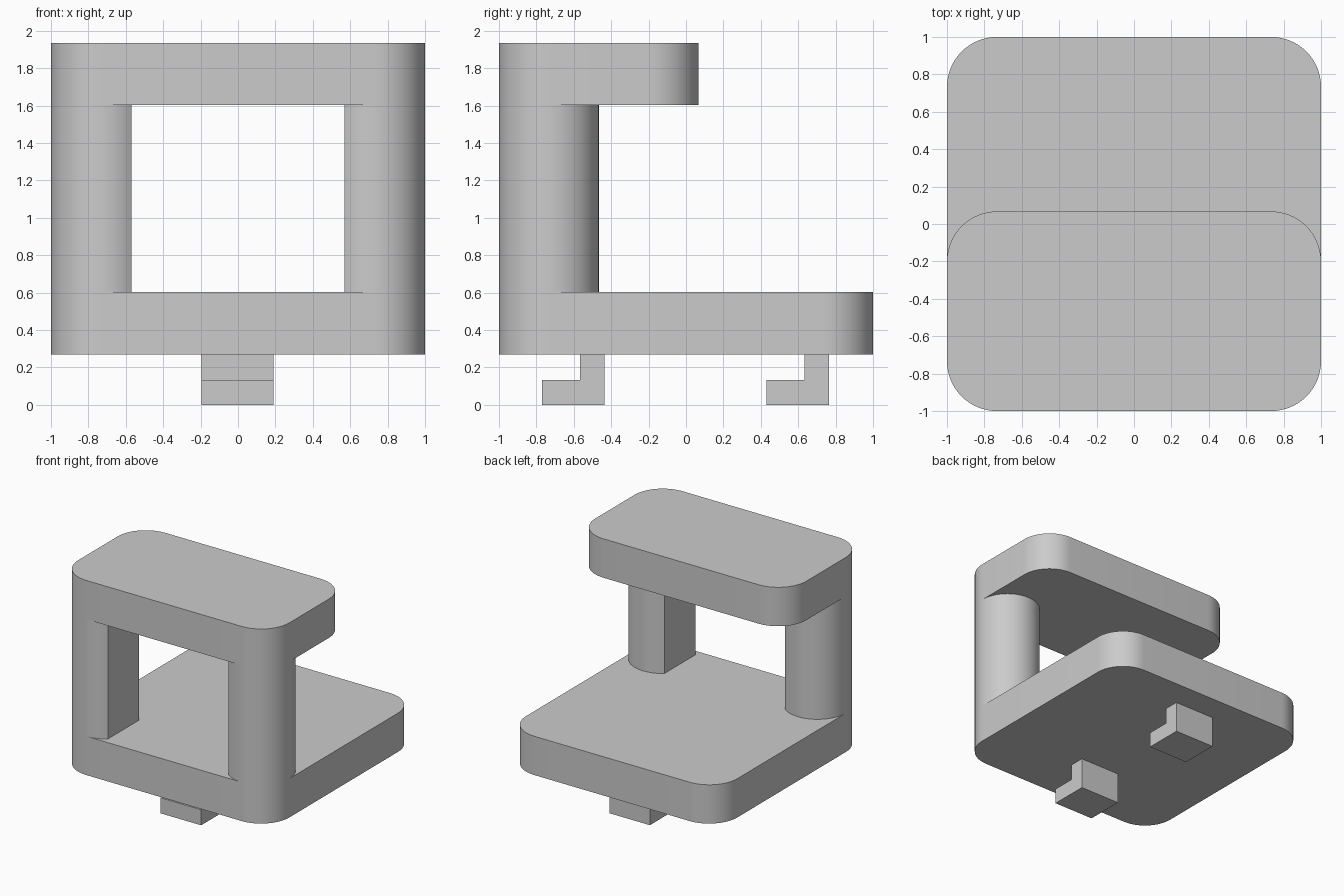
import bpy, bmesh
from math import cos, sin, acos, pi, radians

if "Cube" in bpy.data.objects:
    bpy.data.objects.remove(bpy.data.objects["Cube"])

R = 0.267          # shared corner radius
STEP = pi / 32     # arc resolution, 16 segments per quarter


def extrude(name, points, offset, smooth=True):
    """Close a 3D outline into a face and extrude it by the offset."""
    bm = bmesh.new()
    face = bm.faces.new([bm.verts.new(p) for p in points])
    res = bmesh.ops.extrude_face_region(bm, geom=[face], use_keep_orig=True)
    verts = [g for g in res["geom"] if isinstance(g, bmesh.types.BMVert)]
    bmesh.ops.translate(bm, verts=verts, vec=offset)
    bmesh.ops.recalc_face_normals(bm, faces=bm.faces[:])
    mesh = bpy.data.meshes.new(name)
    bm.to_mesh(mesh)
    bm.free()
    obj = bpy.data.objects.new(name, mesh)
    bpy.context.collection.objects.link(obj)
    if smooth:
        bpy.ops.object.select_all(action='DESELECT')
        obj.select_set(True)
        bpy.context.view_layer.objects.active = obj
        bpy.ops.object.shade_smooth_by_angle(angle=radians(30))
    return obj


def plate(name, y0, y1, z0, z1):
    """Slab spanning x -1..1 with four rounded corners."""
    corners = [(1 - R, y1 - R), (R - 1, y1 - R), (R - 1, y0 + R), (1 - R, y0 + R)]
    pts = [(cx + R * cos(q * pi / 2 + i * STEP), cy + R * sin(q * pi / 2 + i * STEP), z0)
           for q, (cx, cy) in enumerate(corners) for i in range(17)]
    return extrude(name, pts, (0, 0, z1 - z0))


# Base and shorter upper plate
plate("base_plate", -1, 1, 0.27, 0.602)
plate("top_plate", -1, 0.067, 1.602, 1.935)

# Round pillars under the front corners, cut flat on the inner side
c = 1 - R
end = acos((0.57 - c) / R)
angles = [-end] + [i * STEP for i in range(-22, 23)] + [end]
for side, label in ((1, "right"), (-1, "left")):
    pts = [(side * (c + R * cos(a)), -c + R * sin(a), 0.602) for a in angles]
    extrude(label + "_pillar", pts, (0, 0, 1.0))

# L-shaped hooks under the base
profile = [(0, 0), (0.335, 0), (0.335, 0.27), (0.203, 0.27), (0.203, 0.133), (0, 0.133)]
for name, y in (("front_hook", -0.77), ("back_hook", 0.43)):
    extrude(name, [(-0.194, y + dy, z) for dy, z in profile], (0.384, 0, 0), smooth=False)
